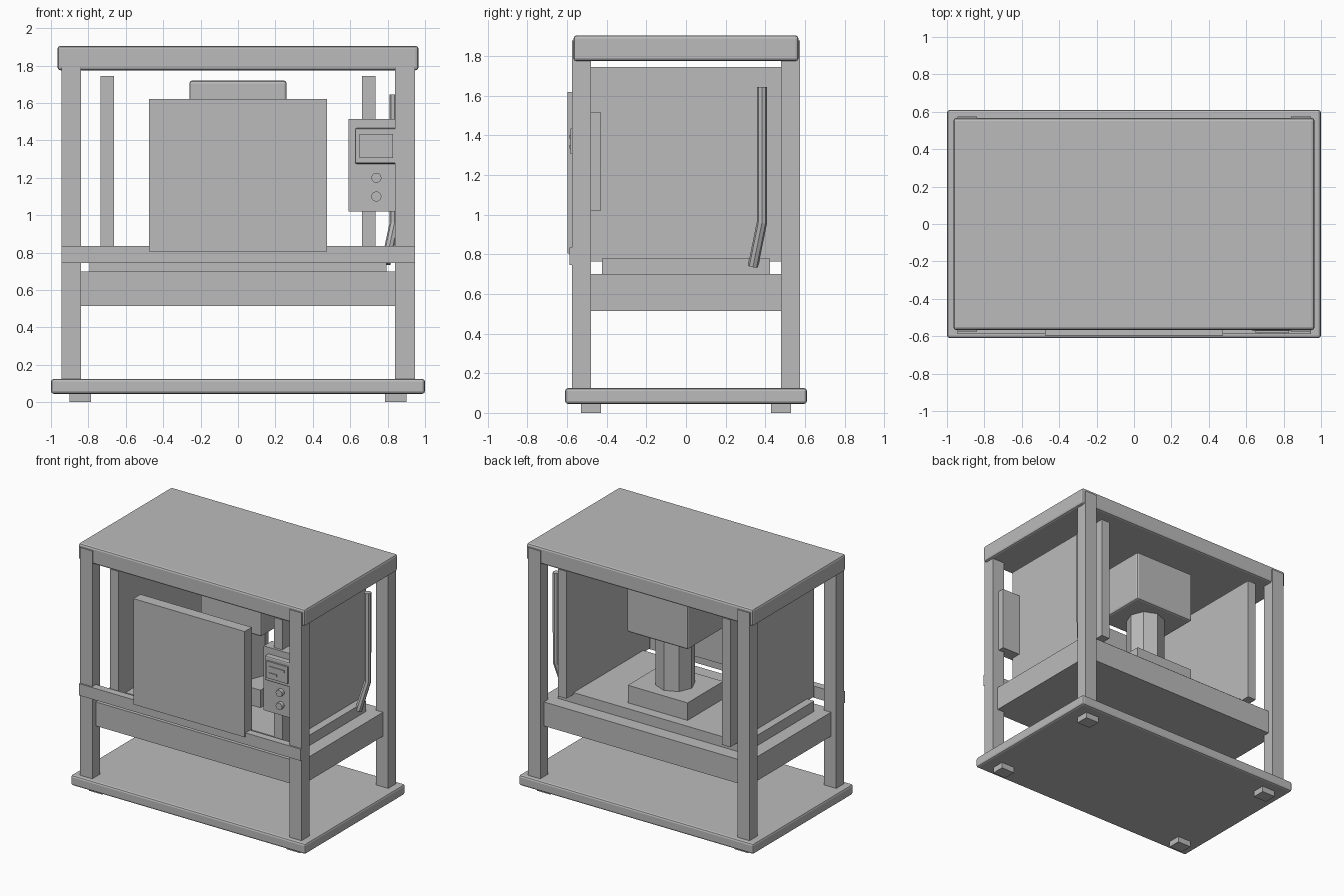
import bpy
import bmesh
import math

if "Cube" in bpy.data.objects:
    bpy.data.objects.remove(bpy.data.objects["Cube"])

grey = bpy.data.materials.new("plain_grey")
grey.diffuse_color = (0.5, 0.5, 0.5, 1)
grey.use_nodes = True
grey.node_tree.nodes["Principled BSDF"].inputs["Base Color"].default_value = grey.diffuse_color


def finish(name, bm):
    mesh = bpy.data.meshes.new(name)
    bm.to_mesh(mesh)
    bm.free()
    mesh.materials.append(grey)
    obj = bpy.data.objects.new(name, mesh)
    bpy.context.collection.objects.link(obj)
    return obj


def box(name, x, y, z, bevel=0):
    """Box from (min, max) ranges, with optional rounded edges."""
    bm = bmesh.new()
    bmesh.ops.create_cube(bm, size=1)
    for v in bm.verts:
        for i, (a, b) in enumerate((x, y, z)):
            v.co[i] = a if v.co[i] < 0 else b
    obj = finish(name, bm)
    if bevel:
        mod = obj.modifiers.new("bevel", 'BEVEL')
        mod.width = bevel
        mod.segments = 2
    return obj


def cylinder(name, loc, radius, depth, sides, axis='Z'):
    bm = bmesh.new()
    bmesh.ops.create_cone(bm, cap_ends=True, segments=sides,
                          radius1=radius, radius2=radius, depth=depth)
    obj = finish(name, bm)
    obj.location = loc
    if axis == 'Y':
        obj.rotation_euler.x = math.pi / 2
    return obj


def span(a, b, side):
    return tuple(sorted((a * side, b * side)))


# Base, top cover and work table
box("base_plate", (-1, 1), (-.61, .61), (.045, .125), .015)
box("top_cover", (-.965, .965), (-.567, .567), (1.775, 1.905), .015)
box("table", (-.9, .9), (-.53, .53), (.515, .70))
box("table_slab", (-.795, .795), (-.425, .425), (.69, .78))

# Corner posts and feet
for sx in (-1, 1):
    for sy in (-1, 1):
        box("corner_post", span(.84, .945, sx), span(.48, .575, sy), (.11, 1.88))
        box("foot", span(.785, .9, sx), span(.43, .53, sy), (0, .05))
    # Side guard panels
    box("side_panel", span(.662, .735, sx), (-.51, .51), (.765, 1.745))

# Front rail and front door
box("front_rail", (-.945, .945), (-.587, -.53), (.745, .835))
box("front_door", (-.475, .475), (-.597, -.51), (.805, 1.62))

# Machine head, column and foot block
box("machine_head", (-.26, .26), (-.09, .35), (1.325, 1.72), .015)
cylinder("machine_column", (0, .13, 1.12), .14, .46, 8)
box("column_block", (-.255, .255), (-.09, .345), (.77, .915))

# Control box with display and buttons
box("control_box", (.59, .89), (-.53, -.43), (1.02, 1.515))
box("display_bezel", (.625, .855), (-.57, -.52), (1.275, 1.465), .01)
box("display_screen", (.65, .83), (-.582, -.56), (1.305, 1.435))
box("display_bar_long", (.675, .805), (-.588, -.575), (1.385, 1.402))
box("display_bar_short", (.675, .74), (-.588, -.575), (1.335, 1.352))
for z in (1.2, 1.1):
    cylinder("button", (.74, -.54, z), .027, .04, 16, 'Y')

# Bent hose on the right side
curve = bpy.data.curves.new("side_hose", 'CURVE')
curve.dimensions = '3D'
curve.bevel_depth = .026
curve.bevel_resolution = 2
curve.use_fill_caps = True
line = curve.splines.new('POLY')
line.points.add(2)
for p, co in zip(line.points, ((.837, .383, 1.645), (.837, .383, .96), (.79, .338, .74))):
    p.co = (*co, 1)
line.use_smooth = False
curve.materials.append(grey)
bpy.context.collection.objects.link(bpy.data.objects.new("side_hose", curve))
